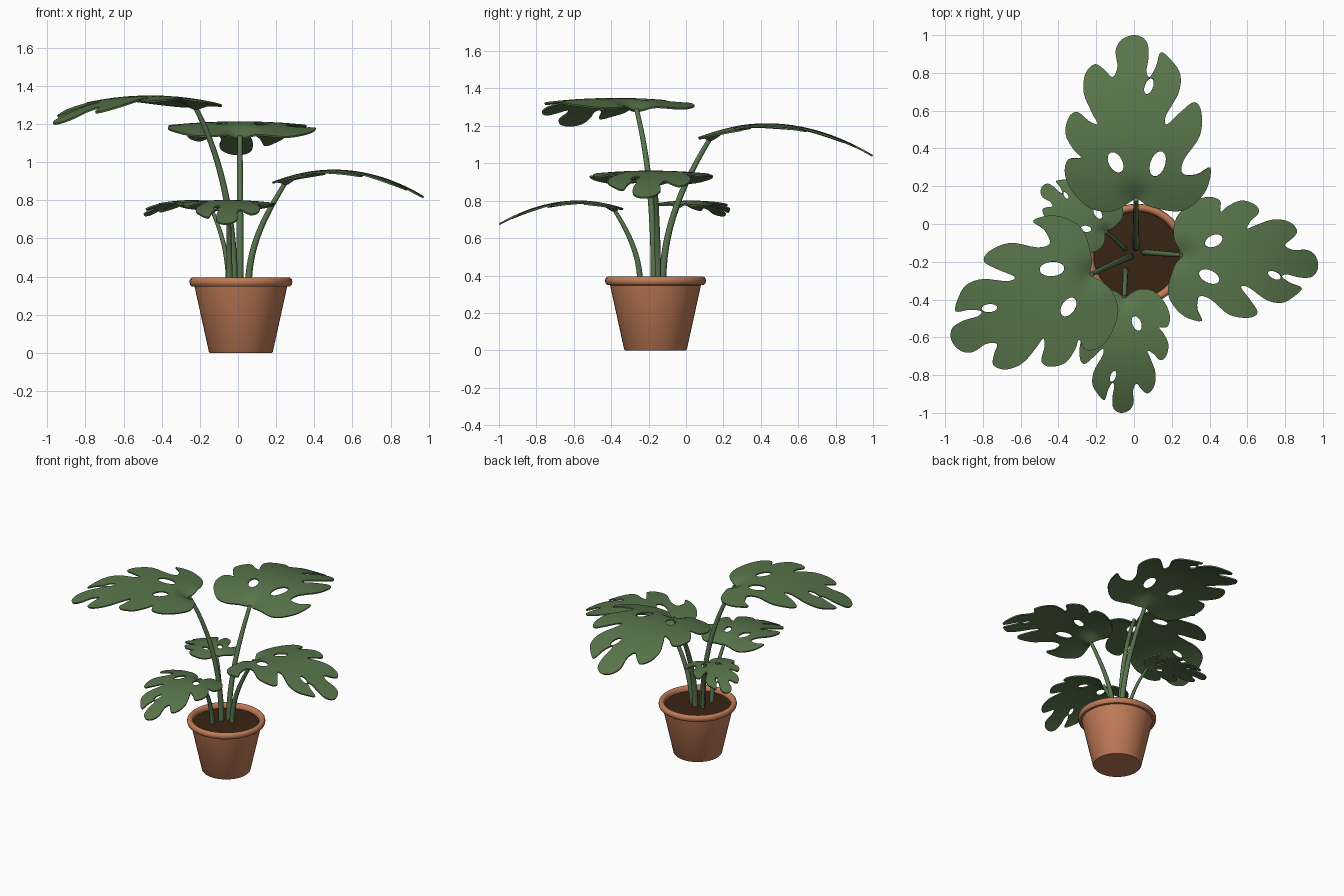
import bpy, bmesh, math
from mathutils import Vector
from mathutils.geometry import delaunay_2d_cdt

if "Cube" in bpy.data.objects:
    bpy.data.objects.remove(bpy.data.objects["Cube"])


def material(name, rgb):
    m = bpy.data.materials.new(name)
    m.diffuse_color = (*rgb, 1)
    m.use_nodes = True
    m.node_tree.nodes["Principled BSDF"].inputs["Base Color"].default_value = m.diffuse_color
    return m


TERRACOTTA = material("terracotta", (0.53, 0.20, 0.095))
SOIL = material("dark soil", (0.040, 0.018, 0.007))
LEAF = material("leaf green", (0.098, 0.178, 0.070))
STEM = material("stem green", (0.098, 0.178, 0.075))
POT = Vector((0.015, -0.163, 0))


def finish(name, mesh, mat, angle=40, thickness=0):
    ob = bpy.data.objects.new(name, mesh)
    bpy.context.collection.objects.link(ob)
    mesh.materials.clear()
    mesh.materials.append(mat)
    bpy.ops.object.select_all(action='DESELECT')
    ob.select_set(True)
    bpy.context.view_layer.objects.active = ob
    if thickness:
        mod = ob.modifiers.new("thickness", 'SOLIDIFY')
        mod.thickness = thickness
        mod.offset = -1
        bpy.ops.object.modifier_apply(modifier=mod.name)
    bpy.ops.object.shade_smooth_by_angle(angle=math.radians(angle))
    return ob


def lathe(name, profile, mat):
    bm = bmesh.new()
    vs = [bm.verts.new((r, 0, z)) for r, z in profile]
    es = [bm.edges.new(p) for p in zip(vs, vs[1:])]
    bmesh.ops.spin(bm, geom=vs + es, cent=(0, 0, 0), axis=(0, 0, 1),
                   angle=2 * math.pi, steps=48)
    bmesh.ops.remove_doubles(bm, verts=bm.verts, dist=1e-4)
    bmesh.ops.recalc_face_normals(bm, faces=bm.faces)
    bmesh.ops.translate(bm, verts=bm.verts, vec=POT)
    me = bpy.data.meshes.new(name)
    bm.to_mesh(me)
    bm.free()
    return finish(name, me, mat)


# Pot with rolled rim, and soil
lathe("pot", [(0, 0), (.163, 0), (.168, .006), (.243, .348), (.258, .349), (.267, .358),
              (.270, .372), (.267, .386), (.257, .394), (.245, .394), (.234, .387),
              (.229, .374), (.226, .345), (0, .340)], TERRACOTTA)
lathe("soil", [(.2275, .35), (.2275, .362), (.15, .367), (0, .37)], SOIL)

# Split-leaf outline (across, along), base at the origin and tip at (0, 1)
OUTLINE = [(0, .01), (.03, -.01), (.09, -.045), (.25, -.075), (.35, -.04), (.44, .06),
           (.465, .19), (.38, .15), (.29, .155), (.30, .24), (.40, .385), (.41, .53),
           (.365, .59), (.28, .53), (.195, .455), (.19, .51), (.27, .65), (.28, .76),
           (.23, .84), (.16, .895), (.13, .81), (.09, .745), (.07, .78), (.085, .88),
           (.07, .965), (0, 1), (-.08, .975), (-.12, .91), (-.11, .81), (-.14, .745),
           (-.19, .79), (-.25, .825), (-.31, .765), (-.32, .65), (-.27, .53),
           (-.235, .46), (-.29, .48), (-.36, .535), (-.415, .5), (-.435, .4),
           (-.385, .305), (-.34, .255), (-.42, .245), (-.44, .155), (-.39, .045),
           (-.28, -.055), (-.14, -.07), (-.03, -.012)]
# Holes: centre, half width, half length, tilt
HOLES = [(.085, .69, .026, .052, -.35), (-.125, .225, .042, .068, .5),
         (.137, .215, .046, .080, -.35)]


def smooth_loop(pts, n=4):
    out = []
    k = len(pts)
    for i in range(k):
        a, b, c, d = (Vector(pts[(i + j) % k]) for j in (-1, 0, 1, 2))
        for s in range(n):
            t = s / n
            out.append(.5 * (2 * b + (c - a) * t + (2 * a - 5 * b + 4 * c - d) * t * t
                             + (3 * b - a - 3 * c + d) * t ** 3))
    return out


def ellipse(u, v, w, h, tilt, n=20):
    ca, sa = math.cos(tilt), math.sin(tilt)
    ring = [(w * math.cos(2 * math.pi * i / n), h * math.sin(2 * math.pi * i / n))
            for i in range(n)]
    return [Vector((u + x * ca - y * sa, v + x * sa + y * ca)) for x, y in ring]


def leaf_template():
    loops = [smooth_loop(OUTLINE)] + [ellipse(*h) for h in HOLES]
    pts, edges = [], []
    for lp in loops:
        o, n = len(pts), len(lp)
        pts += lp
        edges += [(o + i, o + (i + 1) % n) for i in range(n)]
    segs = [(pts[a], pts[b]) for a, b in edges]

    def inside(p):
        odd = False
        for a, b in segs:
            if (a.y > p.y) != (b.y > p.y):
                if p.x < a.x + (p.y - a.y) * (b.x - a.x) / (b.y - a.y):
                    odd = not odd
        return odd

    step = .04
    grid = [Vector((i * step, j * step)) for i in range(-12, 13) for j in range(-2, 26)]
    pts += [g for g in grid if inside(g)]
    co, _, tris, *_ = delaunay_2d_cdt(pts, edges, [], 0, 1e-5)
    tris = [t for t in tris if inside(sum((co[i] for i in t), Vector((0, 0))) / 3)]
    used = sorted({i for t in tris for i in t})
    index = {v: i for i, v in enumerate(used)}
    return [co[i] for i in used], [[index[i] for i in t] for t in tris]


CO, TRIS = leaf_template()


def leaf(name, base, tip, width, rise, fall):
    base = Vector(base)
    along = Vector((tip[0] - base.x, tip[1] - base.y, 0))
    length = along.length
    along.normalize()
    across = Vector((along.y, -along.x, 0))
    verts = []
    for u, v in CO:
        funnel = .045 * math.exp(-(u * u + v * v) / .006)   # dip into the stalk
        z = rise * v - fall * v * v - funnel + .035 - .12 * u * u
        verts.append(base + length * (across * u * width + along * v + Vector((0, 0, z))))
    me = bpy.data.meshes.new(name)
    me.from_pydata(verts, [], TRIS)
    finish(name, me, LEAF, 50, .009)


def stem(name, root, base, tip, radius):
    p0, p1 = Vector((*root, .35)), Vector(base)
    out = Vector((tip[0] - base[0], tip[1] - base[1], 0)).normalized()
    h = p1.z - p0.z
    cu = bpy.data.curves.new(name, 'CURVE')
    cu.dimensions = '3D'
    cu.bevel_depth = radius
    cu.bevel_resolution = 3
    cu.resolution_u = 20
    cu.use_fill_caps = True
    sp = cu.splines.new('BEZIER')
    sp.bezier_points.add(1)
    a, b = sp.bezier_points
    for p in (a, b):
        p.handle_left_type = p.handle_right_type = 'FREE'
    up, back = Vector((0, 0, h * .45)), out * .13 * h + Vector((0, 0, -.22 * h))
    a.co, a.handle_left, a.handle_right = p0, p0 - up, p0 + up
    back = Vector((-out.x * .13 * h, -out.y * .13 * h, -.22 * h))
    b.co, b.handle_left, b.handle_right = p1, p1 + back, p1 - back
    a.radius, b.radius = 1, .65
    tmp = bpy.data.objects.new(name + "_path", cu)
    bpy.context.collection.objects.link(tmp)
    bpy.context.view_layer.update()
    me = bpy.data.meshes.new_from_object(tmp.evaluated_get(
        bpy.context.evaluated_depsgraph_get()))
    bpy.data.objects.remove(tmp)
    finish(name, me, STEM)


# Five leaves: name, stem root, leaf base, leaf tip, width, rise, fall
PLANTS = [
    ("back", (.01, -.125), (.01, .13, 1.135), (.005, 1.0), .98, .32, .46),
    ("right", (.055, -.15), (.25, -.165, .895), (.975, -.23), 1.0, .32, .46),
    ("left", (-.02, -.17), (-.225, -.265, 1.29), (-.965, -.62), 1.02, .24, .38),
    ("front", (-.045, -.245), (-.05, -.385, .755), (-.07, -1.0), .90, .26, .42),
    ("back_left", (-.05, -.13), (-.15, -.04, .775), (-.485, .20), .95, .20, .36),
]
for part, root, base, tip, width, rise, fall in PLANTS:
    size = math.dist(base[:2], tip)
    leaf(part + "_leaf", base, tip, width, rise, fall)
    stem(part + "_stem", root, base, tip, .008 + .014 * size)
